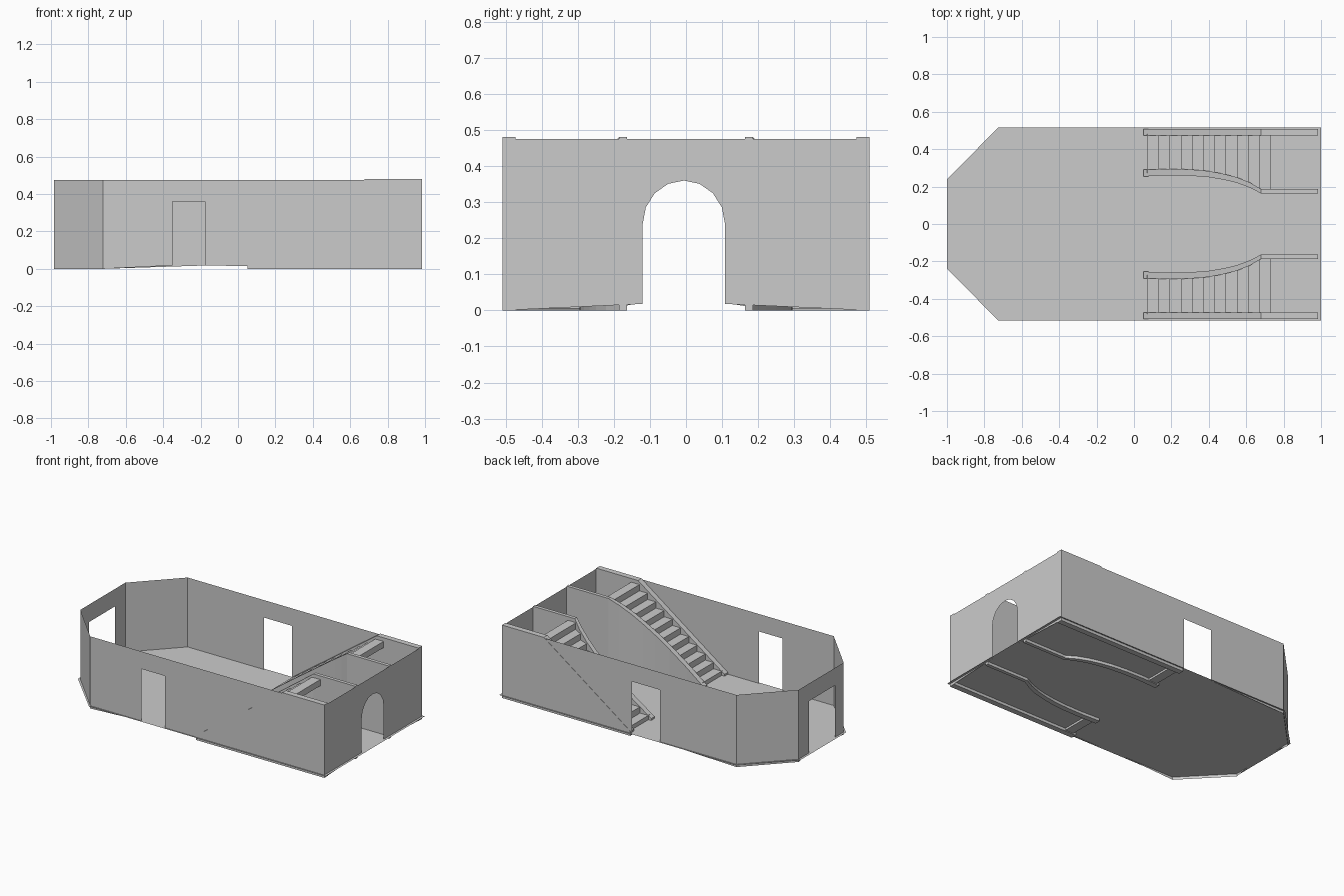
import bpy, bmesh, math

if "Cube" in bpy.data.objects:
    bpy.data.objects.remove(bpy.data.objects["Cube"])

H = 0.475      # wall height
SILL = 0.018   # floor and door sill height


def make_object(name, verts, faces, solid=True):
    me = bpy.data.meshes.new(name)
    me.from_pydata(verts, [], faces)
    bm = bmesh.new()
    bm.from_mesh(me)
    if solid:
        bmesh.ops.recalc_face_normals(bm, faces=bm.faces)
    bm.to_mesh(me)
    bm.free()
    ob = bpy.data.objects.new(name, me)
    bpy.context.collection.objects.link(ob)
    return ob


def wall(name, a, b, opening=()):
    """Thin upright panel from a to b; opening is a list of (distance, z)."""
    length = math.dist(a, b)
    outline = [(0, 0), *opening, (length, 0), (length, H), (0, H)]
    verts = [(a[0] + (b[0] - a[0]) * d / length,
              a[1] + (b[1] - a[1]) * d / length, z) for d, z in outline]
    return make_object(name, verts, [list(range(len(verts)))], False)


def door(d0, d1, top=0.36):
    return [(d0, SILL), (d0, top), (d1, top), (d1, SILL)]


# floor plate, slightly larger than the walls
plan = [(-1, -0.238), (-0.725, -0.517), (1, -0.517),
        (1, 0.517), (-0.725, 0.517), (-1, 0.238)]
make_object("floor", [(x, y, SILL) for x, y in plan], [list(range(6))], False)

# walls, counter-clockwise so that they face outwards
X0, XC, X1, Y0, Y1 = -0.985, -0.722, 0.985, 0.234, 0.507
wall("front_wall", (XC, -Y1), (X1, -Y1), door(-0.35 - XC, -0.176 - XC))
wall("back_wall", (X1, Y1), (XC, Y1), door(X1 - 0.04, X1 + 0.166))
wall("end_wall", (X0, Y0), (X0, -Y0), door(Y0 - 0.128, Y0 + 0.142))
wall("front_corner_wall", (X0, -Y0), (XC, -Y1))
wall("back_corner_wall", (XC, Y1), (X0, Y0))

# arched entrance wall
cy, r, spring = -0.006, 0.114, 0.24
arch = [(Y1 + cy - r, SILL)]
for i in range(9):
    t = math.pi * (1 - i / 8)
    arch.append((Y1 + cy + r * math.cos(t), spring + 0.12 * math.sin(t)))
arch.append((Y1 + cy + r, SILL))
wall("arch_wall", (X1, -Y1), (X1, Y1), arch)


def rail_z(x):
    return min(0.48, 0.03 + (x - 0.05) * 0.45 / 0.63)


def stringer(name, path, s):
    """Solid stair side wall; path is a list of (x, near y, far y)."""
    verts, faces = [], []
    for x, ya, yb in path:
        z = rail_z(x)
        verts += [(x, s * ya, 0), (x, s * yb, 0), (x, s * yb, z), (x, s * ya, z)]
    for i in range(len(path) - 1):
        for k in range(4):
            j = (k + 1) % 4
            faces.append([4 * i + k, 4 * i + j, 4 * i + 4 + j, 4 * i + 4 + k])
    n = 4 * (len(path) - 1)
    faces += [[0, 1, 2, 3], [n, n + 1, n + 2, n + 3]]
    make_object(name, verts, faces)


curve = [(0.05, 0.254, 0.290), (0.18, 0.260, 0.295), (0.30, 0.258, 0.292),
         (0.40, 0.250, 0.283), (0.48, 0.237, 0.268), (0.55, 0.220, 0.250),
         (0.62, 0.194, 0.222), (0.68, 0.163, 0.186), (0.985, 0.163, 0.186)]


def inner_y(x):
    """Middle of the curved stringer at x."""
    for (xa, a0, a1), (xb, b0, b1) in zip(curve, curve[1:]):
        if x <= xb:
            t = (x - xa) / (xb - xa)
            return ((a0 + a1) * (1 - t) + (b0 + b1) * t) / 2


BOX = [(0, 1, 2, 3), (4, 5, 6, 7), (0, 1, 5, 4),
       (1, 2, 6, 5), (2, 3, 7, 6), (3, 0, 4, 7)]

# two mirrored staircases
for side, s in (("front", -1), ("back", 1)):
    stringer(side + "_inner_stringer", curve, s)
    stringer(side + "_outer_stringer",
             [(x, 0.472, 0.509) for x in (0.05, 0.68, 0.985)], s)
    # treads
    verts, faces = [], []
    for k in range(11):
        xa, xb = 0.07 + 0.06 * k, 0.07 + 0.06 * (k + 1)
        top = 0.005 + 0.041 * (k + 1)
        for z in (max(0, top - 0.041), top):
            verts += [(xa, s * inner_y(xa), z), (xb, s * inner_y(xb), z),
                      (xb, s * 0.48, z), (xa, s * 0.48, z)]
        faces += [[8 * k + i for i in f] for f in BOX]
    make_object(side + "_steps", verts, faces)
